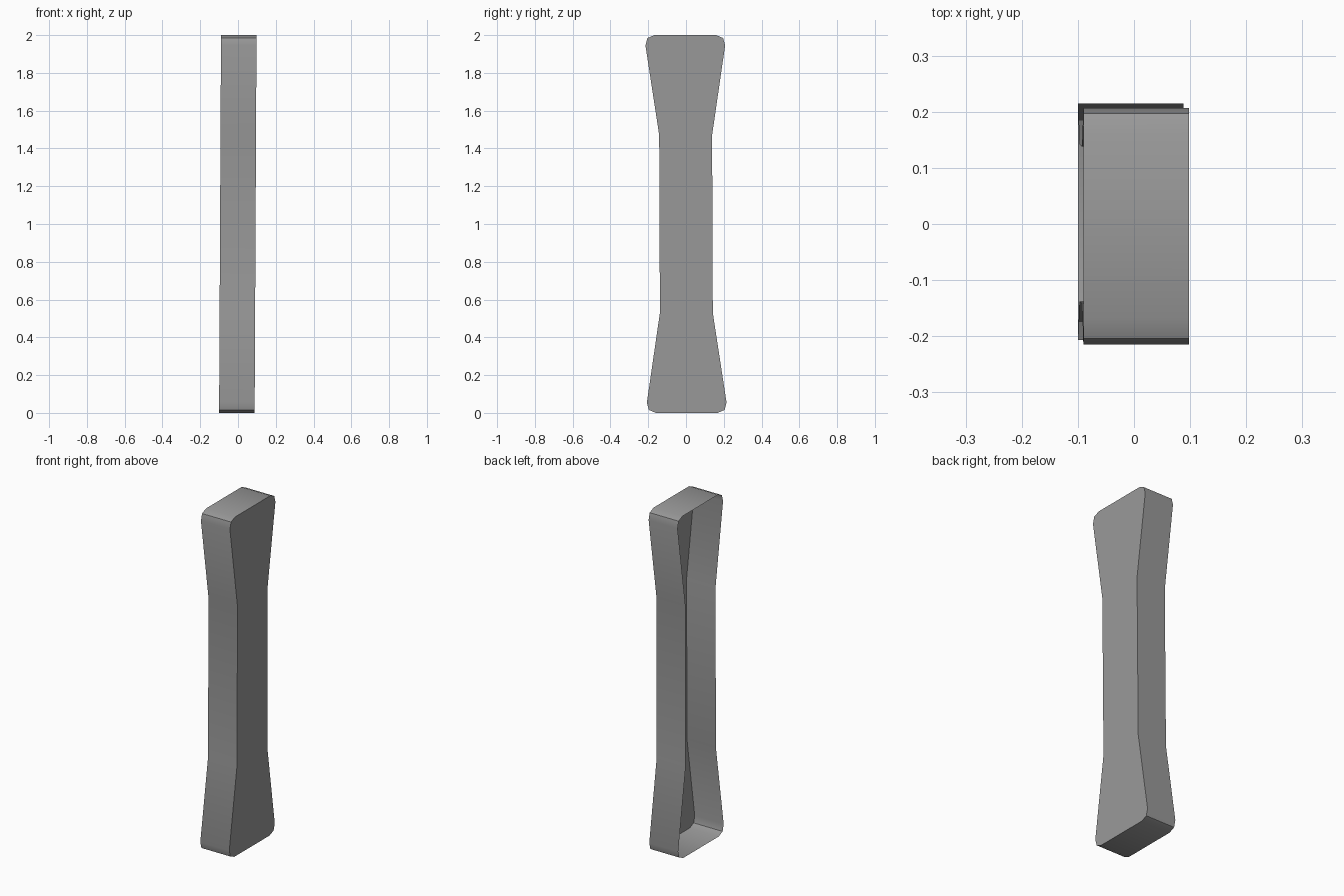
import bpy, bmesh, math

cube = bpy.data.objects.get("Cube")
if cube:
    bpy.data.objects.remove(cube, do_unlink=True)

# Plain grey material
grey = bpy.data.materials.new("plain_grey")
grey.use_nodes = True
colour = (0.32, 0.32, 0.32, 1)
grey.diffuse_color = colour
grey.node_tree.nodes["Principled BSDF"].inputs["Base Color"].default_value = colour

BACK, FRONT, RADIUS = -0.095, 0.093, 0.055
# Half width at each height: flared ends and a straight waist
stations = [(0, 0.219), (0.53, 0.14), (1.47, 0.14), (2, 0.219)]

bm = bmesh.new()
rings = []
for z, half in stations:
    rings.append([bm.verts.new((x, y, z)) for x, y in
                  ((BACK, -half), (FRONT, -half), (FRONT, half), (BACK, half))])

# Side walls and closed face; the back stays open
for low, high in zip(rings, rings[1:]):
    for i in range(3):
        bm.faces.new((low[i], low[i + 1], high[i + 1], high[i]))
# End caps
bm.faces.new(rings[0][::-1])
bm.faces.new(rings[-1])

# Round the corners of the closed face and of both ends
def is_rounded(edge):
    a, b = (v.co for v in edge.verts)
    at_end = a.z == b.z and a.z in (0, 2)
    along_depth = at_end and a.y == b.y
    across_face = at_end and a.x == b.x == FRONT
    along_face = a.x == b.x == FRONT and a.z != b.z
    return along_depth or across_face or along_face

bm.edges.ensure_lookup_table()
bmesh.ops.bevel(bm, geom=[e for e in bm.edges if is_rounded(e)], offset=RADIUS,
                segments=2, profile=0.5, affect='EDGES', clamp_overlap=True)

# Slight lean of the whole piece
for v in bm.verts:
    v.co.x += 0.005 * (v.co.z - 1)
    v.co.y -= 0.004 * (v.co.z - 1)
bmesh.ops.recalc_face_normals(bm, faces=bm.faces)
# Keep the shell facing outwards
front_face = max(bm.faces, key=lambda f: f.calc_center_median().x)
if front_face.normal.x < 0:
    bmesh.ops.reverse_faces(bm, faces=bm.faces)

mesh = bpy.data.meshes.new("hollow_handle")
bm.to_mesh(mesh)
bm.free()
mesh.materials.append(grey)
handle = bpy.data.objects.new("hollow_handle", mesh)
bpy.context.collection.objects.link(handle)

bpy.ops.object.select_all(action='DESELECT')
handle.select_set(True)
bpy.context.view_layer.objects.active = handle
bpy.ops.object.shade_smooth_by_angle(angle=math.radians(40))
